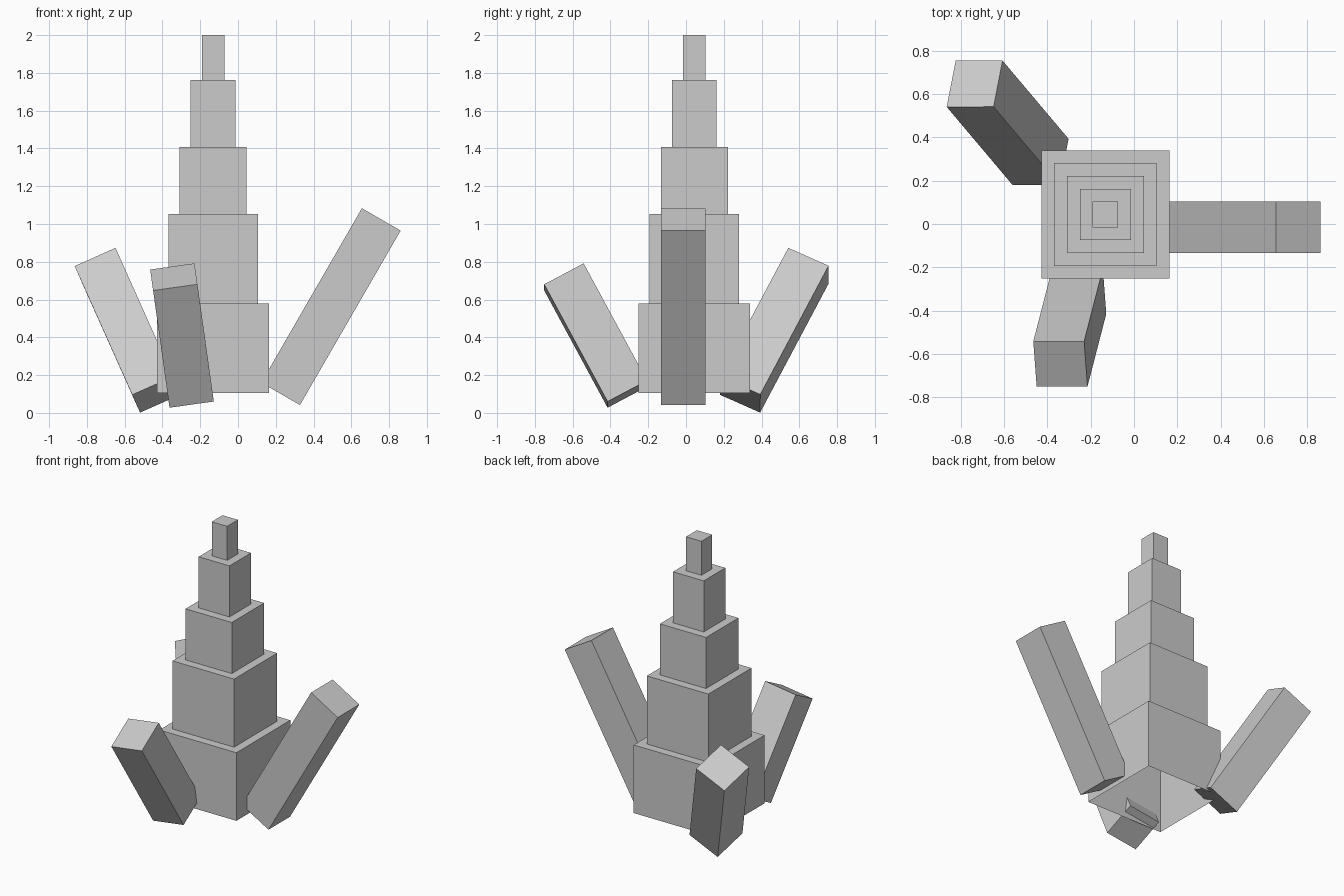
import bpy, bmesh
from mathutils import Vector, Matrix

if "Cube" in bpy.data.objects:
    bpy.data.objects.remove(bpy.data.objects["Cube"])

U = 0.2369  # module every size is a multiple of


def box(name, size, matrix, open_bottom=False):
    bm = bmesh.new()
    bmesh.ops.create_cube(bm, size=1.0)
    bmesh.ops.scale(bm, vec=size, verts=bm.verts)
    if open_bottom:
        down = [f for f in bm.faces if f.normal.z < -0.9]
        bmesh.ops.delete(bm, geom=down, context='FACES')
    mesh = bpy.data.meshes.new(name)
    bm.to_mesh(mesh)
    bm.free()
    ob = bpy.data.objects.new(name, mesh)
    ob.matrix_world = matrix
    bpy.context.collection.objects.link(ob)
    return ob


# Stepped tower: (width, height) in modules, open underneath
z = 2 - 8 * U
for i, (w, h) in enumerate([(2.5, 2), (2, 2), (1.5, 1.5), (1, 1.5), (0.5, 1)], 1):
    box(f"tower_tier_{i}", (w * U, w * U, h * U),
        Matrix.Translation((-0.132, 0.044, z + h * U / 2)), open_bottom=True)
    z += h * U


# Leaning arms: centre, long axis, side axis, length in modules
arms = {
    "right_arm": ((0.492, -0.015, 0.5625), (0.5, 0, 0.866), (0.866, 0, -0.5), 4.5),
    "front_arm": ((-0.2965, -0.4785, 0.4095), (-0.122, -0.472, 0.873), (0.99, 0, 0.139), 3),
    "back_left_arm": ((-0.5835, 0.467, 0.4375), (-0.366, 0.434, 0.818), (0.916, 0, 0.401), 3.5),
}
for name, (centre, along, side, length) in arms.items():
    c = Vector(along).normalized()
    a = Vector(side)
    a = (a - a.dot(c) * c).normalized()
    b = c.cross(a)
    rot = Matrix((a, b, c)).transposed().to_4x4()
    box(name, (U, U, length * U), Matrix.Translation(centre) @ rot)
